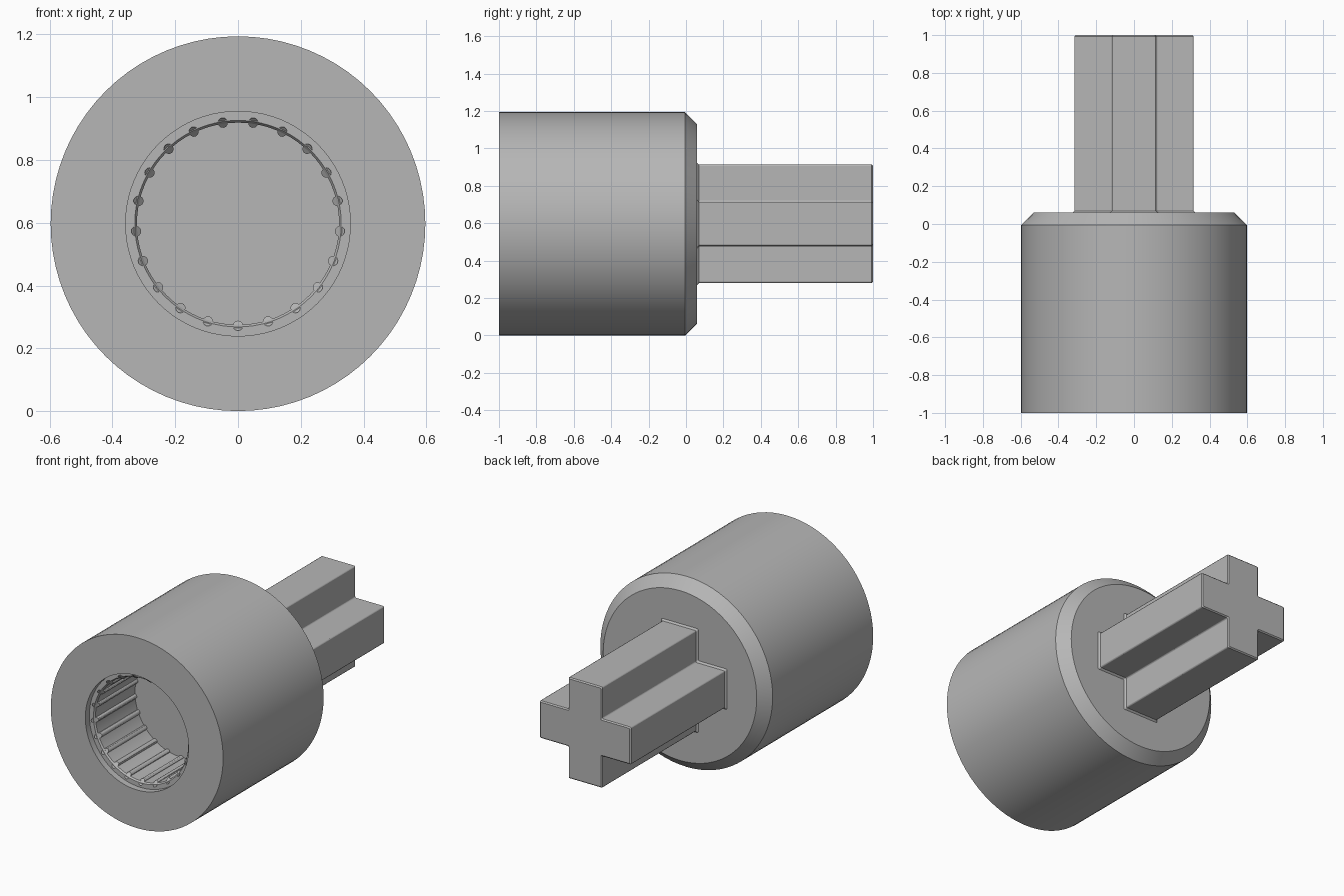
import bpy, bmesh, math
from mathutils import Matrix, Vector

if "Cube" in bpy.data.objects:
    bpy.data.objects.remove(bpy.data.objects["Cube"], do_unlink=True)

AXIS_Z = 0.597
R = 0.597
FLOOR_Y = -0.56
BORE_R = 0.322

grey = bpy.data.materials.new("light grey plastic")
grey.use_nodes = True
colour = (0.47, 0.47, 0.47, 1)
grey.diffuse_color = colour
grey.node_tree.nodes["Principled BSDF"].inputs["Base Color"].default_value = colour


def finish(bm, name):
    bmesh.ops.recalc_face_normals(bm, faces=bm.faces)
    mesh = bpy.data.meshes.new(name)
    bm.to_mesh(mesh)
    bm.free()
    mesh.materials.append(grey)
    obj = bpy.data.objects.new(name, mesh)
    obj.location.z = AXIS_Z
    bpy.context.collection.objects.link(obj)
    bpy.ops.object.select_all(action="DESELECT")
    obj.select_set(True)
    bpy.context.view_layer.objects.active = obj
    bpy.ops.object.shade_smooth_by_angle(angle=math.radians(30))
    return obj


# Barrel: revolved (radius, y) profile from bore floor to back face
profile = [(0, FLOOR_Y), (BORE_R, FLOOR_Y), (BORE_R, -0.95), (0.329, -0.96),
           (0.358, -0.96), (0.358, -1), (R, -1), (R, -0.005),
           (0.532, 0.06), (0, 0.06)]
bm = bmesh.new()
verts = [bm.verts.new((r, y, 0)) for r, y in profile]
edges = [bm.edges.new(pair) for pair in zip(verts, verts[1:])]
bmesh.ops.spin(bm, geom=verts + edges, cent=(0, 0, 0), axis=(0, 1, 0),
               angle=math.tau, steps=80, use_merge=True)
bmesh.ops.remove_doubles(bm, verts=bm.verts, dist=0.0005)
finish(bm, "barrel")

# Grip ribs around the bore, with sloped lead-in ends
RIBS = 21
bm = bmesh.new()
start = -0.95
length = FLOOR_Y - start
for i in range(RIBS):
    rib = bmesh.ops.create_cone(bm, cap_ends=True, segments=12, radius1=0.016,
                                radius2=0.016, depth=length)["verts"]
    bmesh.ops.rotate(bm, verts=rib, matrix=Matrix.Rotation(math.pi / 2, 3, "X"))
    bmesh.ops.translate(bm, verts=rib, vec=(0, start + length / 2, -0.325))
    for v in rib:
        if v.co.y < start + length / 2:
            v.co.y += BORE_R + v.co.z
    bmesh.ops.rotate(bm, verts=rib, matrix=Matrix.Rotation(math.tau * i / RIBS, 3, "Y"))
finish(bm, "bore_ribs")

# Cross axle: lofted plus-shaped sections, flared at the root
ARM, HALF = 0.316, 0.117


def cross_section(bm, y, grow):
    a, b = ARM + grow, HALF + grow
    ring = []
    for k in range(4):
        turn = Matrix.Rotation(k * math.pi / 2, 3, "Y")
        for x, z in ((a, -b), (a, b), (b, b)):
            ring.append(bm.verts.new(turn @ Vector((x, y, -z))))
    return ring


bm = bmesh.new()
rings = [cross_section(bm, y, g)
         for y, g in ((0.05, 0.01), (0.06, 0.01), (0.07, 0), (0.993, 0), (1, -0.007))]
for low, high in zip(rings, rings[1:]):
    for i in range(12):
        j = (i + 1) % 12
        bm.faces.new((low[i], low[j], high[j], high[i]))
bm.faces.new(rings[0])
bm.faces.new(rings[-1])
axle = finish(bm, "cross_axle")
bevel = axle.modifiers.new("soft edges", "BEVEL")
bevel.width = 0.006
bevel.segments = 2
bevel.limit_method = "ANGLE"
bevel.angle_limit = math.radians(55)
